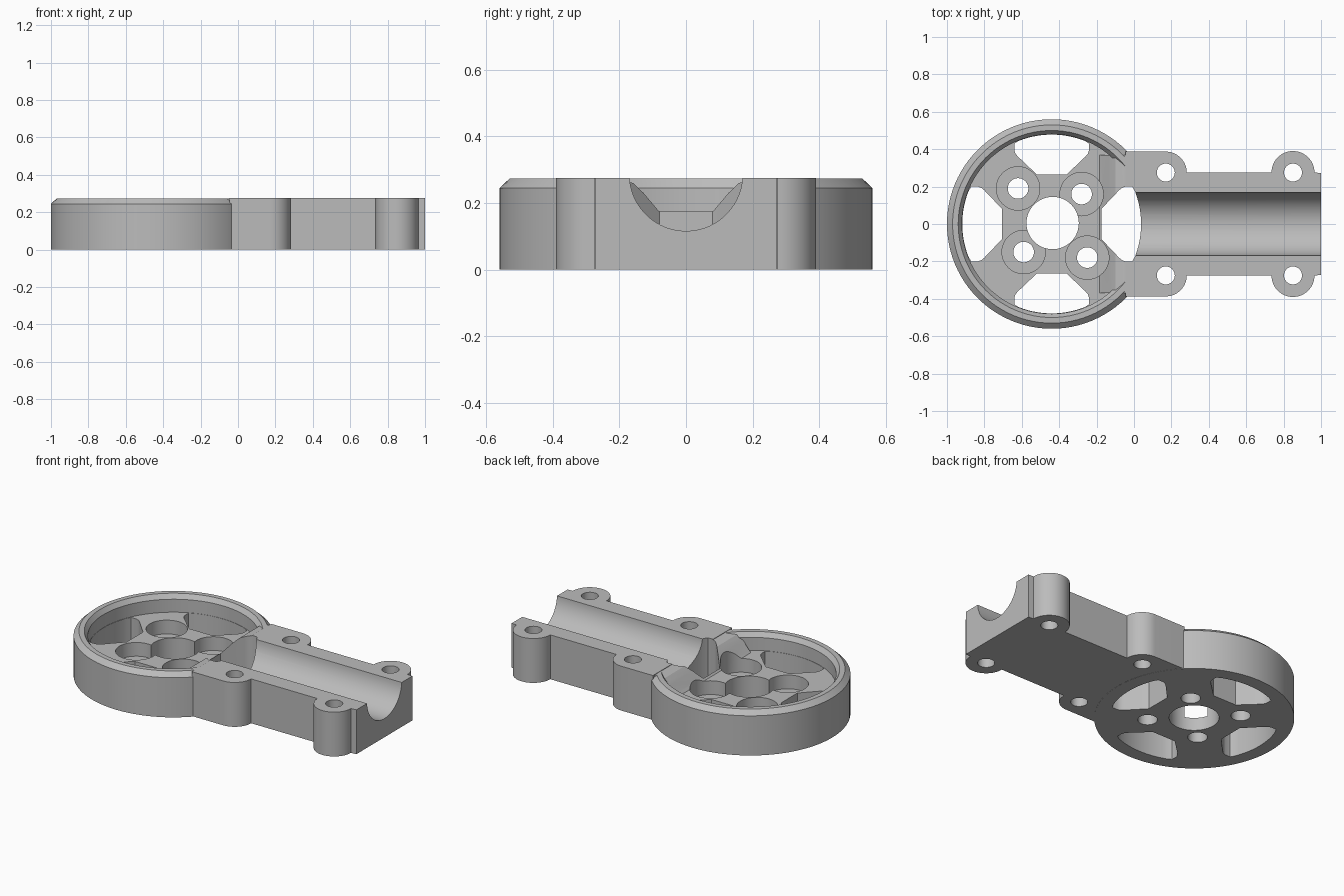
import bpy, bmesh
from math import sin, cos, asin, pi, radians
from mathutils import Matrix

if "Cube" in bpy.data.objects:
    bpy.data.objects.remove(bpy.data.objects["Cube"])

CX = -0.44      # axis of the round cup
TOP = 0.275     # overall height

grey = bpy.data.materials.new("plain grey")
grey.use_nodes = True
colour = (0.5, 0.5, 0.5, 1)
grey.diffuse_color = colour
grey.node_tree.nodes["Principled BSDF"].inputs["Base Color"].default_value = colour


def arc(cx, cy, r, start, end, steps=16):
    angles = [radians(start + (end - start) * i / steps) for i in range(steps + 1)]
    return [(cx + r * cos(a), cy + r * sin(a)) for a in angles]


def loft(name, loops, matrix=Matrix()):
    """Closed solid through stacked loops of points, capped at both ends."""
    bm = bmesh.new()
    rings = [[bm.verts.new(p) for p in loop] for loop in loops]
    n = len(rings[0])
    for a, b in zip(rings, rings[1:]):
        for i in range(n):
            j = (i + 1) % n
            bm.faces.new((a[i], a[j], b[j], b[i]))
    bm.faces.new(rings[0][::-1])
    bm.faces.new(rings[-1])
    bm.transform(matrix)
    bmesh.ops.recalc_face_normals(bm, faces=bm.faces)
    mesh = bpy.data.meshes.new(name)
    bm.to_mesh(mesh)
    bm.free()
    mesh.materials.append(grey)
    ob = bpy.data.objects.new(name, mesh)
    bpy.context.collection.objects.link(ob)
    return ob


def prism(name, points, low, high, matrix=Matrix()):
    return loft(name, [[(x, y, z) for x, y in points] for z in (low, high)], matrix)


def disc(name, x, y, r, low, high):
    return prism(name, arc(x, y, r, 0, 360, 48)[:-1], low, high)


def combine(target, other, operation):
    bpy.context.view_layer.objects.active = target
    mod = target.modifiers.new("join", "BOOLEAN")
    mod.object, mod.operation, mod.solver = other, operation, "EXACT"
    mod.use_self = True
    bpy.ops.object.modifier_apply(modifier=mod.name)
    bpy.data.objects.remove(other)


# Round cup with chamfered rim and raised floor
profile = [(0.56, 0), (0.56, 0.245), (0.53, 0.273), (0.5, 0.273), (0.48, 0.245), (0.48, 0.165)]
mount = loft("motor_mount", [[(x, y, z) for x, y in arc(CX, 0, r, 0, 360, 96)[:-1]]
                             for r, z in profile])

# Tube clamp body with rounded bolt tabs, mirrored across y
half = [(-0.045, 0.387)] + arc(0.17, 0.275, 0.112, 90, 0)
half += arc(0.85, 0.275, 0.115, 180, 0, 28) + [(1, 0.273)]
body = prism("clamp_body", half + [(x, -y) for x, y in reversed(half)], 0.001, TOP)
combine(mount, body, "UNION")

# Ramp from the cup floor up to the clamp, outline in x and z
ramp = prism("ramp", [(-0.19, 0.1), (-0.19, 0.16), (-0.17, 0.18), (-0.13, 0.23),
                      (-0.1, 0.26), (-0.05, 0.272), (0.01, 0.274), (0.01, 0.1)],
             -0.37, 0.37, Matrix.Rotation(pi / 2, 4, "X"))
combine(mount, ramp, "UNION")

# Four weight-saving slots between the spokes
side = [(0.265, 0.08), (0.36, 0.18), (0.375, 0.193), (0.395, 0.2), (0.43, 0.2)]
reach = asin(0.2 / 0.478) * 180 / pi
slot = [(x, -y) for x, y in side] + arc(0, 0, 0.478, -reach, reach)[1:-1] + side[::-1]
for k in range(4):
    place = Matrix.Translation((CX, 0, 0)) @ Matrix.Rotation(k * pi / 2, 4, "Z")
    combine(mount, prism("slot_cutter", slot, -0.1, 0.4, place), "DIFFERENCE")

# Half-round tube channel, opening into the nearest slot
channel = prism("channel_cutter", arc(0, 0, 0.17, 2, 362, 64)[:-1], -0.015, 1.1,
                Matrix.Translation((0, 0, 0.286)) @ Matrix.Rotation(pi / 2, 4, "Y"))
combine(mount, channel, "DIFFERENCE")

# Centre bore, then motor bolt holes with counterbores
combine(mount, disc("bore_cutter", CX + 0.005, 0.005, 0.14, -0.1, 0.4), "DIFFERENCE")
for x, y in [(-0.62, 0.19), (-0.28, 0.16), (-0.59, -0.15), (-0.25, -0.18)]:
    combine(mount, disc("counterbore_cutter", x, y, 0.116, 0.08, 0.4), "DIFFERENCE")
    combine(mount, disc("bolt_cutter", x, y, 0.055, -0.1, 0.35), "DIFFERENCE")

# Clamp bolt holes
for x in (0.17, 0.85):
    for y in (0.275, -0.275):
        combine(mount, disc("clamp_bolt_cutter", x, y, 0.048, -0.1, 0.4), "DIFFERENCE")

# Smooth round walls, keep edges sharp
bpy.ops.object.select_all(action="DESELECT")
mount.select_set(True)
bpy.context.view_layer.objects.active = mount
bpy.ops.object.shade_smooth_by_angle(angle=radians(25))
